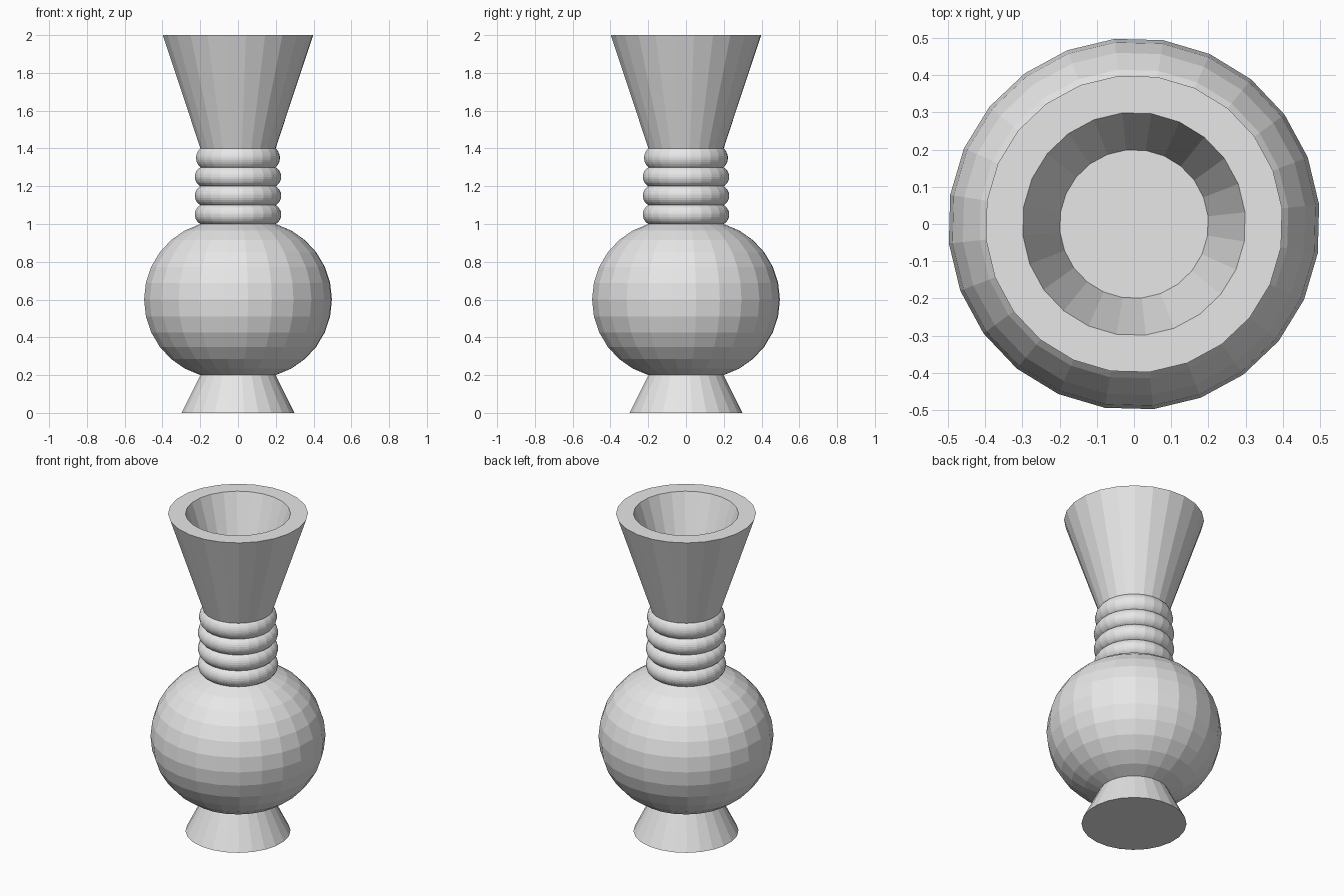
import bpy, bmesh, math

SIDES = 24
TURN = math.radians(6)

cube = bpy.data.objects.get("Cube")
if cube:
    bpy.data.objects.remove(cube, do_unlink=True)

grey = bpy.data.materials.new("light_grey")
grey.use_nodes = True
grey.diffuse_color = (0.8, 0.8, 0.8, 1)
grey.node_tree.nodes["Principled BSDF"].inputs["Base Color"].default_value = grey.diffuse_color


def arc(radius, z0, z1, bulge, steps):
    """Profile arc between two heights at one radius, bulging outward."""
    half = (z1 - z0) / 2
    r = (half ** 2 + bulge ** 2) / (2 * bulge)
    sweep = math.atan2(half, r - bulge)
    centre = radius + bulge - r
    angles = [sweep * (2 * i / steps - 1) for i in range(steps + 1)]
    return [(centre + r * math.cos(a), (z0 + z1) / 2 + r * math.sin(a)) for a in angles]


def lathe(name, profile, cap_start=False, cap_end=False):
    """Turn a (radius, height) profile, listed bottom to top on the outside."""
    bm = bmesh.new()
    rings = []
    for r, z in profile:
        angles = [TURN + math.tau * i / SIDES for i in range(SIDES)]
        rings.append([bm.verts.new((r * math.cos(a), r * math.sin(a), z)) for a in angles])
    for low, high in zip(rings, rings[1:]):
        for i in range(SIDES):
            j = (i + 1) % SIDES
            bm.faces.new((low[i], low[j], high[j], high[i]))
    if cap_start:
        bm.faces.new(rings[0][::-1])
    if cap_end:
        bm.faces.new(rings[-1])
    mesh = bpy.data.meshes.new(name)
    bm.to_mesh(mesh)
    bm.free()
    mesh.materials.append(grey)
    obj = bpy.data.objects.new(name, mesh)
    bpy.context.collection.objects.link(obj)
    return obj


# Flared foot with a closed underside
lathe("foot", [(0.3, 0), (0.2, 0.2)], cap_start=True)

# Round body
lathe("body", arc(0.2, 0.2, 1.0, 0.3, 12))

# Four stacked beads forming the neck
for i, bulge in enumerate((0.03, 0.03, 0.03, 0.023)):
    z = 1 + i * 0.1
    lathe(f"neck_ring_{i + 1}", arc(0.2, z, z + 0.1, bulge, 10))

# Flared mouth with a thick rim and a recessed floor
lathe("mouth", [(0.2, 1.4), (0.4, 2), (0.3, 2), (0.2, 1.7)], cap_end=True)
